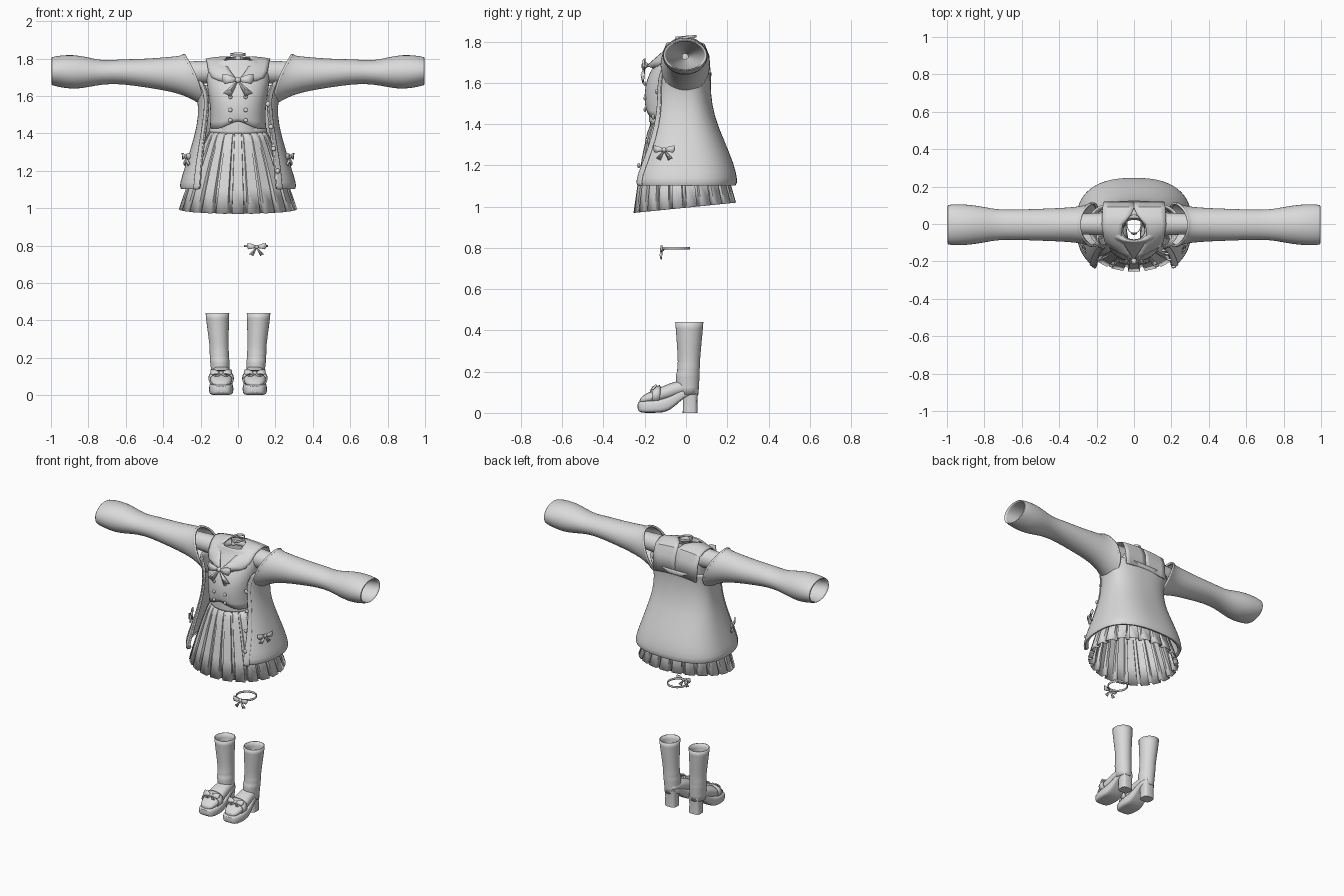
import bpy, bmesh
from math import sin, cos, pi, asin, copysign, radians
from mathutils import Matrix, Vector

cube = bpy.data.objects.get("Cube")
if cube:
    bpy.data.objects.remove(cube)

cloth = bpy.data.materials.new("light_grey")
cloth.use_nodes = True
cloth.diffuse_color = (0.7, 0.7, 0.7, 1)
cloth.node_tree.nodes["Principled BSDF"].inputs["Base Color"].default_value = (0.7, 0.7, 0.7, 1)
made = []


def finish(name, bm, thick=0, sub=0):
    bmesh.ops.recalc_face_normals(bm, faces=bm.faces)
    me = bpy.data.meshes.new(name)
    bm.to_mesh(me)
    bm.free()
    me.materials.append(cloth)
    ob = bpy.data.objects.new(name, me)
    bpy.context.collection.objects.link(ob)
    if sub:
        m = ob.modifiers.new("smooth", 'SUBSURF')
        m.levels = m.render_levels = sub
    if thick:
        m = ob.modifiers.new("thickness", 'SOLIDIFY')
        m.thickness = thick
        m.offset = 0
    made.append(ob)
    return ob


def loft(name, rings, side=1, closed=True, caps=False, thick=0, sub=0):
    """Skin a list of equal-length point rings; side=-1 mirrors in x."""
    bm = bmesh.new()
    rows = [[bm.verts.new((p[0] * side, p[1], p[2])) for p in r] for r in rings]
    n = len(rows[0])
    for a, b in zip(rows, rows[1:]):
        for i in range(n if closed else n - 1):
            j = (i + 1) % n
            bm.faces.new((a[i], a[j], b[j], b[i]))
    if caps:
        bm.faces.new(rows[0])
        bm.faces.new(rows[-1])
    return finish(name, bm, thick, sub)


def power(u, e):
    return copysign(abs(u) ** e, u)


def oval(cx, cy, z, rx, ry, n=24, e=1.0):
    return [(cx + rx * power(sin(2 * pi * i / n), e), cy - ry * power(cos(2 * pi * i / n), e), z)
            for i in range(n)]


def slab(cx, y, low, high, w, n=16, e=0.6):
    """Upright cross-section at depth y, used for the shoes."""
    return [(cx + x, y, (low + high) / 2 + z)
            for x, z, _ in oval(0, 0, 0, w, (high - low) / 2, n, e)]


def ball(name, loc, r, flat=(1, 1, 1)):
    bm = bmesh.new()
    bmesh.ops.create_uvsphere(bm, u_segments=12, v_segments=8, radius=r)
    bmesh.ops.scale(bm, vec=flat, verts=bm.verts)
    bmesh.ops.translate(bm, vec=loc, verts=bm.verts)
    return finish(name, bm)


def bow(name, loc, size, turn=0, tilt=0, tail=0.9, spread=0.75):
    """Ribbon bow facing -y: two pinched loops, two tails and a knot."""
    bm = bmesh.new()
    for s in (1, -1):
        loop = [(.05, 0, .1), (.5, -.12, .3), (.95, -.05, .38), (1, 0, 0), (.85, -.05, -.25),
                (.45, -.12, -.18), (.05, 0, -.1)]
        ribbon = [(0, .02, 0), (spread, .05, -.8 * tail), (spread * .75, .03, -.85 * tail),
                  (spread * .5, .05, -tail), (.02, .02, -.15)]
        for shape in (loop, ribbon):
            hub = bm.verts.new((s * sum(p[0] for p in shape) / len(shape), -.12,
                                sum(p[2] for p in shape) / len(shape)))
            vs = [bm.verts.new((s * x, y, z)) for x, y, z in shape]
            for a, b in zip(vs, vs[1:] + vs[:1]):
                bm.faces.new((a, b, hub))
    bmesh.ops.create_uvsphere(bm, u_segments=10, v_segments=6, radius=.16)
    m = (Matrix.Translation(loc) @ Matrix.Rotation(turn, 4, 'Z')
         @ Matrix.Rotation(tilt, 4, 'X') @ Matrix.Scale(size, 4))
    bmesh.ops.transform(bm, matrix=m, verts=bm.verts)
    return finish(name, bm, thick=.006)


# Cardigan body: height, side, front and back radius, half width of the opening
BODY = [(1.115, .29, .26, .225, .2), (1.10, .305, .275, .24, .205), (1.13, .308, .278, .245, .2),
        (1.2, .285, .255, .23, .198), (1.32, .248, .213, .18, .185), (1.44, .213, .187, .13, .168),
        (1.55, .205, .172, .115, .155), (1.62, .225, .16, .115, .158), (1.68, .24, .15, .12, .19)]


def body_ring(row, start, count, grow=0.0, side=None):
    z, rx, front, back, gap = row
    limit = pi - asin((gap / rx) ** 1.25)
    first = -limit if side is None else limit - start
    pts = []
    for i in range(count):
        a = first + (limit - first) * i / (count - 1)
        depth = back if cos(a) > 0 else front
        dip = .03 * max(0, cos(a)) if row is BODY[-1] else 0
        pts.append(((rx + grow) * power(sin(a), .8), (depth + grow) * power(cos(a), .8), z - dip))
    return pts


loft("cardigan_body", [body_ring(r, 0, 41) for r in BODY], closed=False, thick=.01, sub=1)

# Cardigan sleeves: x, centre height, height radius, depth radius, slant, bow of the edge
SLEEVE = [(.225, 1.687, .137, .118, .05, .02), (.27, 1.7, .115, .102, .03, .01),
          (.34, 1.715, .096, .092, .01, 0), (.49, 1.722, .076, .086, 0, 0),
          (.63, 1.731, .066, .081, 0, 0), (.72, 1.725, .062, .08, 0, 0),
          (.8, 1.727, .08, .095, 0, 0), (.88, 1.728, .094, .109, 0, 0),
          (.96, 1.732, .084, .111, 0, 0), (1, 1.733, .075, .106, 0, 0),
          (1, 1.733, .068, .096, 0, 0), (.9, 1.73, .066, .08, 0, 0),
          (.72, 1.727, .05, .06, 0, 0), (.5, 1.727, .014, .014, 0, 0)]


def sleeve_ring(x, cz, rz, ry, slant, curve):
    turns = [2 * pi * i / 28 for i in range(28)]
    return [(x + slant * cos(t) + curve * cos(t) ** 2, -.004 + ry * sin(t), cz + rz * cos(t))
            for t in turns]


for side, word in ((1, "left"), (-1, "right")):
    loft(word + "_cardigan_sleeve", [sleeve_ring(*r) for r in SLEEVE], side, sub=1)
    loft(word + "_neckline_rim",
         [[(x - .004, y * k, 1.687 + (z - 1.687) * k) for x, y, z in sleeve_ring(*SLEEVE[0])]
          for k in (1.01, .92)], side, thick=.012)
    loft(word + "_front_band", [body_ring(r, .14, 4, .006, 1) for r in BODY[1:]], side,
         closed=False, thick=.008, sub=1)
    # Inner shirt sleeve showing at the shoulder
    loft(word + "_shirt_sleeve",
         [[(x, r * sin(2 * pi * i / 20), 1.728 + r * cos(2 * pi * i / 20)) for i in range(20)]
          for x, r in ((.12, .064), (.2, .06), (.3, .056), (.4, .05))], side, sub=1)
    bow(word + "_pocket_bow", (side * .276, -.105, 1.275), .056, side * radians(68))

for x, y, z in ((.16, -.138, 1.557), (.176, -.155, 1.435), (.19, -.187, 1.318), (.212, -.225, 1.199)):
    ball("cardigan_button", (x, y - .004, z), .013, (1, .6, 1))

# Pleated skirt
PLEATS = 22
rings = []
for t in (0, .15, .4, .7, 1):
    ring = []
    for i in range(PLEATS):
        for frac, inner in ((0, 0), (.68, 0), (.72, 1), (.96, 1)):
            a = 2 * pi * (i - .34 + frac) / PLEATS
            k = 1 - inner * (.02 + .07 * t)
            rx, ry = .148 + .167 * t ** .85, .135 + .113 * t ** .75
            y = -ry * k * cos(a) - .03 + .024 * t
            ring.append((rx * k * sin(a), y, 1.42 + t * (-.425 + .1 * y)))
    rings.append(ring)
loft("pleated_skirt", rings, thick=.004)
loft("skirt_waistband", [oval(0, -.03, z, .152, .14, 32) for z in (1.395, 1.43)], thick=.008)

# Fitted vest: height, side radius, front and back depth
VEST = [(1.425, .148, -.188, .108), (1.5, .143, -.2, .1), (1.58, .15, -.198, .1),
        (1.65, .163, -.175, .1), (1.72, .17, -.13, .095), (1.765, .16, -.1, .085),
        (1.79, .12, -.095, .065), (1.795, .068, -.09, .03), (1.76, .06, -.085, .025)]
rings = []
for k, (z, rx, front, back) in enumerate(VEST):
    ring = oval(0, (front + back) / 2, z, rx, (back - front) / 2, 32, .9)
    if k == 0:
        ring = [(x, y, z + (.045 * max(0, 1 - abs(x) / .1) if y < 0 else 0)) for x, y, z in ring]
    rings.append(ring)
loft("vest", rings, thick=.006, sub=1)
loft("shirt_waist", [oval(0, -.035, z, .143, .145, 32) for z in (1.41, 1.52)])
for x in (-.041, .041):
    for z in (1.595, 1.525, 1.47):
        ball("vest_button", (x, -.199, z), .011, (1, .6, 1))

# Sailor collar: depth, height, inner and outer half width
COLLAR = [(.118, 1.62, 0, .16), (.11, 1.73, 0, .165), (.088, 1.785, 0, .167), (.04, 1.805, .02, .17),
          (0, 1.808, .06, .172), (-.06, 1.79, .068, .165), (-.115, 1.745, .05, .158),
          (-.155, 1.71, .025, .14), (-.19, 1.68, 0, .07)]
for side, word in ((1, "left"), (-1, "right")):
    loft(word + "_collar", [[(a + (b - a) * i / 5, y + .045 * max(0, -y / .19) * (i / 5) ** 2,
                              z - .012 * (i / 5) ** 2) for i in range(6)]
                            for y, z, a, b in COLLAR], side, closed=False, thick=.007)
bow("chest_bow", (0, -.2, 1.685), .085, tilt=radians(-8), tail=1.05, spread=.95)

# Neck choker with a small pendant
loft("choker", [[(x, y, z + .08 * y) for x, y, z in oval(0, 0, h, .038, .05, 24)]
                for h in (1.815, 1.828)], thick=.004)
ball("choker_pendant", (0, -.052, 1.802), .012, (1.4, .5, 1))

# Leg garter
loft("leg_garter", [oval(.096, -.048, z, .062, .064, 32) for z in (.792, .804)], thick=.005)
bow("garter_bow", (.1, -.116, .793), .052, tilt=radians(-8), tail=.95)

# Socks and platform shoes: socks as height, centre x, centre y, side and depth radius
SOCK = [(.09, .094, .008, .045, .05), (.16, .096, .008, .047, .054), (.185, .098, .008, .051, .056),
        (.2, .099, .012, .047, .051), (.22, .1, .012, .05, .053), (.24, .1, .014, .047, .05),
        (.31, .104, .015, .051, .055), (.38, .108, .016, .057, .061), (.44, .11, .016, .061, .066)]
# Shoe parts as depth, low, high, half width
SOLE = [(-.236, .015, .05, .032), (-.222, 0, .057, .051), (-.18, 0, .06, .065),
        (-.13, 0, .065, .067), (-.09, .005, .076, .062), (-.05, .035, .095, .055),
        (-.015, .07, .115, .05), (.03, .09, .125, .048), (.06, .1, .13, .03)]
UPPER = [(-.227, .045, .068, .03), (-.195, .045, .095, .054), (-.14, .05, .118, .062),
         (-.085, .06, .142, .057), (-.03, .085, .16, .051), (.03, .1, .158, .047), (.061, .11, .15, .028)]
for side, word in ((1, "left"), (-1, "right")):
    loft(word + "_sock", [oval(x, y, z, a, b) for z, x, y, a, b in SOCK], side, thick=.006, sub=1)
    loft(word + "_shoe_sole", [slab(.09, *r, e=.45) for r in SOLE], side, caps=True, sub=1)
    loft(word + "_shoe_upper", [slab(.09, *r, e=.85) for r in UPPER], side, caps=True, sub=1)
    loft(word + "_shoe_heel", [oval(.09, .02, z, w, w * .92, 20, .6)
                               for z, w in ((0, .039), (.06, .038), (.115, .043))], side, caps=True)
    loft(word + "_shoe_strap", [slab(.09, y, .05, h, w, e=.85)
                                for y, h, w in ((-.165, .116, .063), (-.125, .132, .065))],
         side, thick=.008)
    bow(word + "_shoe_bow", (side * .09, -.155, .118), .058, tilt=radians(-45), tail=.5, spread=.6)

# Smooth shading with sharp creases kept
bpy.ops.object.select_all(action='DESELECT')
for ob in made:
    ob.select_set(True)
bpy.context.view_layer.objects.active = made[0]
bpy.ops.object.shade_smooth_by_angle(angle=radians(42))
